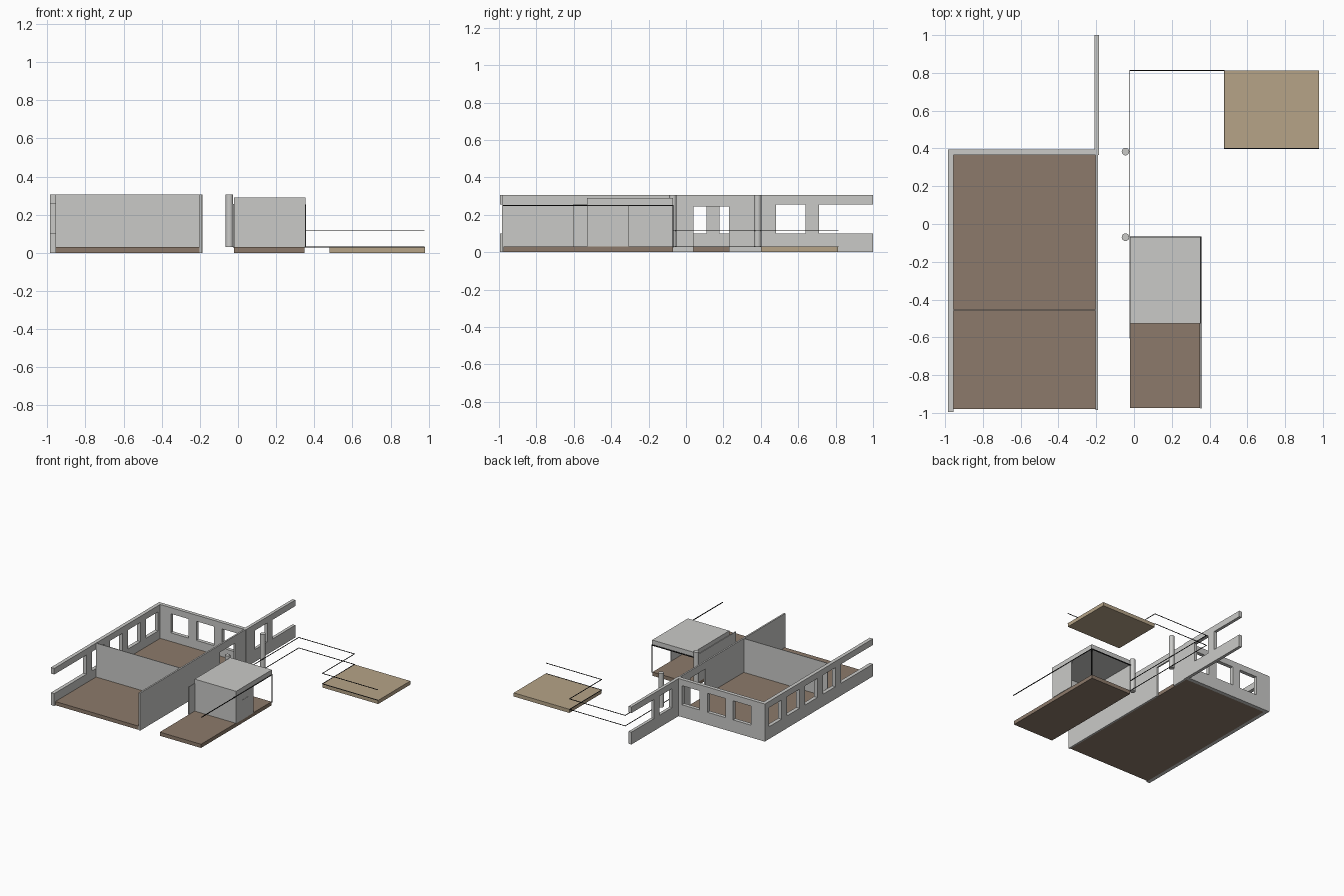
import bpy
import bmesh
from mathutils import Vector, Matrix

default = bpy.data.objects.get("Cube")
if default:
    bpy.data.objects.remove(default, do_unlink=True)


def material(name, r, g, b):
    m = bpy.data.materials.new(name)
    m.use_nodes = True
    m.diffuse_color = (r, g, b, 1)
    m.node_tree.nodes["Principled BSDF"].inputs["Base Color"].default_value = (r, g, b, 1)
    return m


GREY = material("wall grey", 0.59, 0.59, 0.575)
BROWN = material("floor brown", 0.265, 0.195, 0.145)
TAN = material("deck tan", 0.465, 0.37, 0.245)
BLACK = material("rail black", 0.01, 0.01, 0.01)


def finish(name, bm, mat):
    mesh = bpy.data.meshes.new(name)
    bm.to_mesh(mesh)
    bm.free()
    mesh.materials.append(mat)
    obj = bpy.data.objects.new(name, mesh)
    bpy.context.collection.objects.link(obj)
    return obj


def boxes(name, mat, *spans):
    """One object from boxes given as (x range, y range, z range)."""
    bm = bmesh.new()
    for span in spans:
        lo, hi = (Vector(c) for c in zip(*span))
        place = Matrix.Translation((lo + hi) / 2) @ Matrix.Diagonal((*(hi - lo), 1))
        bmesh.ops.create_cube(bm, size=1, matrix=place)
    return finish(name, bm, mat)


FLOOR, SILL, LINTEL, TOP = 0.03, 0.10, 0.255, 0.305


def window_wall(name, along_y, across, ends, piers):
    """Sill and lintel bands joined by piers, leaving window openings."""
    parts = [(ends, (0, SILL)), (ends, (LINTEL, TOP))]
    parts += [(p, (SILL, LINTEL)) for p in piers]
    boxes(name, GREY, *[(across, s, z) if along_y else (s, across, z) for s, z in parts])


def rail(name, points, t=0.0025):
    """Thin square bar following axis-aligned points."""
    spans = []
    for a, b in zip(points, points[1:]):
        spans.append(tuple((min(p, q) - t, max(p, q) + t) for p, q in zip(a, b)))
    boxes(name, BLACK, *spans)


# Main room: floor and the three window walls
boxes("main_floor", BROWN, ((-0.955, -0.203), (-0.98, 0.365), (0, FLOOR)))
pier_starts = [0.11 - 0.23 * i for i in range(4)]
window_wall("left_window_wall", True, (-0.985, -0.955), (-0.995, 0.395),
            [(0.34, 0.395)] + [(y, y + 0.07) for y in pier_starts])
window_wall("back_window_wall", False, (0.365, 0.395), (-0.955, -0.21),
            [(-0.955, -0.86), (-0.70, -0.63), (-0.47, -0.40), (-0.24, -0.21)])
window_wall("extension_window_wall", True, (-0.21, -0.185), (0.365, 1.0),
            [(0.365, 0.48), (0.64, 0.71)])

# Thin inner walls: partition and the long wall with a doorway
boxes("partition", GREY, ((-0.955, -0.203), (-0.458, -0.452), (FLOOR, TOP)))
SIDE = (-0.203, -0.19)
boxes("long_wall", GREY,
      (SIDE, (-0.985, 0.04), (0, TOP)),
      (SIDE, (0.23, 0.365), (0, TOP)),
      (SIDE, (0.04, 0.23), (0.245, TOP)))

# Small pavilion: floor, roof, walls and side panel
boxes("pavilion_floor", BROWN, ((-0.02, 0.35), (-0.975, -0.07), (0, FLOOR)))
boxes("pavilion_roof", GREY, ((-0.02, 0.353), (-0.528, -0.07), (0.25, 0.29)))
boxes("pavilion_front_wall", GREY, ((-0.02, 0.35), (-0.528, -0.522), (FLOOR, 0.25)))
boxes("pavilion_inner_wall", GREY, ((-0.025, -0.019), (-0.605, -0.07), (FLOOR, LINTEL)))
boxes("pavilion_side_panel", GREY, ((0.347, 0.353), (-0.522, -0.305), (FLOOR, 0.25)))

# Door plates on the panel and on the inner wall
boxes("side_door", GREY, ((0.353, 0.355), (-0.455, -0.38), (FLOOR, 0.19)))
boxes("inner_door", GREY, ((-0.019, -0.017), (-0.23, -0.155), (FLOOR, 0.19)))

# Pavilion frame: long bar, crossbar and corner post
rail("pavilion_long_bar", [(0.354, -0.975, 0.25), (0.354, -0.07, 0.25)])
rail("pavilion_corner_frame", [(-0.02, -0.069, 0.25), (0.354, -0.069, 0.25),
                               (0.354, -0.069, FLOOR)], 0.0035)

# Round columns beside the walkway
for label, y in (("front", -0.07), ("back", 0.383)):
    bm = bmesh.new()
    bmesh.ops.create_cone(bm, cap_ends=True, segments=32, radius1=0.02, radius2=0.02,
                          depth=TOP - FLOOR,
                          matrix=Matrix.Translation((-0.045, y, (TOP + FLOOR) / 2)))
    column = finish(label + "_column", bm, GREY)
    bpy.ops.object.select_all(action='DESELECT')
    column.select_set(True)
    bpy.context.view_layer.objects.active = column
    bpy.ops.object.shade_smooth_by_angle()

# Tan deck and the two rails that lead to it
boxes("deck", TAN, ((0.48, 0.98), (0.40, 0.812), (0, FLOOR)))
route = [(-0.023, -0.07), (-0.023, 0.813), (0.478, 0.813), (0.478, 0.40), (0.977, 0.40)]
for label, z in (("lower", FLOOR), ("upper", 0.115)):
    rail(label + "_rail", [(x, y, z) for x, y in route], 0.002)
